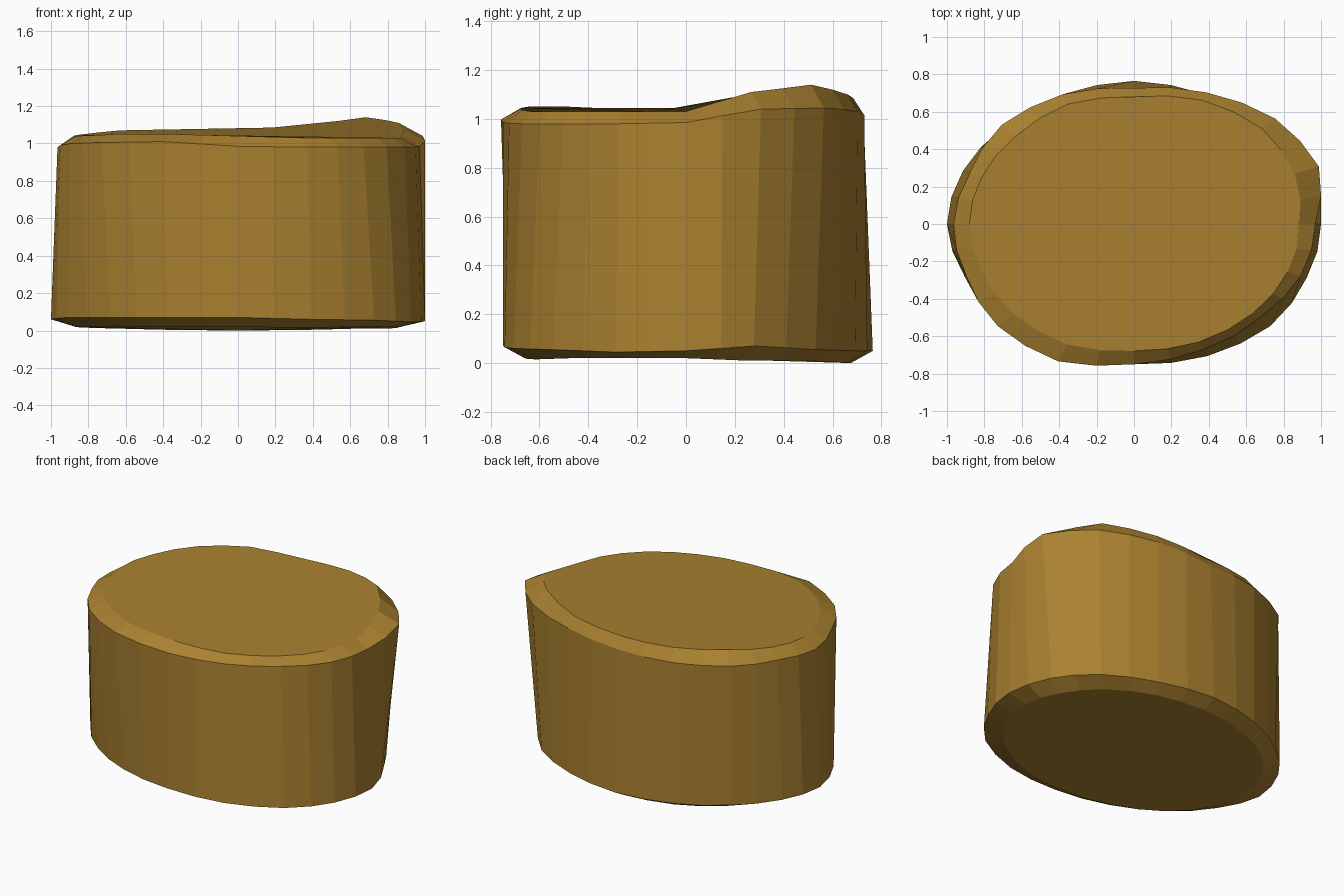
import bpy, bmesh
from math import cos, sin, pi

SIDES = 32


def sample(values, i):
    """Interpolate 16 control values around the 32-sided ring."""
    a, b = values[i // 2], values[(i // 2 + 1) % len(values)]
    return a if i % 2 == 0 else (a + b) / 2


def ring(bm, scale, height):
    verts = []
    for i in range(SIDES):
        t, s = 2 * pi * i / SIDES, sample(scale, i)
        verts.append(bm.verts.new((s * cos(t), 0.75 * s * sin(t), sample(height, i))))
    return verts


bm = bmesh.new()
# Controls run anticlockwise: right, back, left, front
rings = [
    # underside edge
    ring(bm, [.87, .87, .88, .9, .9, .89, .88, .87, .87, .87, .87, .87, .88, .89, .89, .88],
         [.02, .01, .01, .003, 0, .003, .01, .015, .02, .02, .02, .02, .02, .015, .02, .02]),
    # lower shoulder
    ring(bm, [1, .97, 1, 1, 1.02, 1, .98, .99, 1, .98, .97, .98, 1, 1.02, 1.03, 1],
         [.05, .07, .055, .05, .05, .05, .055, .06, .06, .07, .07, .07, .07, .06, .055, .045]),
    # upper shoulder
    ring(bm, [.97, 1.07, 1.065, 1.015, .97, 1, 1, .95, .965, .97, 1.03, 1.06, 1, .97, .95, .965],
         [.985, 1.04, 1.045, 1.03, 1.0, 1.0, 1.0, .99, .98, 1.0, 1.005, 1.01, .985, .98, .98, .98]),
    # top edge, lifted into a bump at the back right
    ring(bm, [.885, .93, .965, .955, .907, .925, .89, .88, .88, .88, .91, .93, .905, .91, .9, .89],
         [1.03, 1.11, 1.14, 1.10, 1.07, 1.075, 1.07, 1.05, 1.04, 1.04, 1.05, 1.05, 1.04, 1.03, 1.03, 1.03]),
]

# Walls and bevels
for low, high in zip(rings, rings[1:]):
    for i in range(SIDES):
        j = (i + 1) % SIDES
        bm.faces.new((low[i], low[j], high[j], high[i]))
# Caps
bm.faces.new(rings[0][::-1])
bm.faces.new(rings[-1])

mesh = bpy.data.meshes.new("oval_block")
bm.to_mesh(mesh)
bm.free()
block = bpy.data.objects.new("oval_block", mesh)
bpy.context.collection.objects.link(block)

mat = bpy.data.materials.new("ochre")
mat.diffuse_color = (0.40, 0.22, 0.03, 1)
mesh.materials.append(mat)
